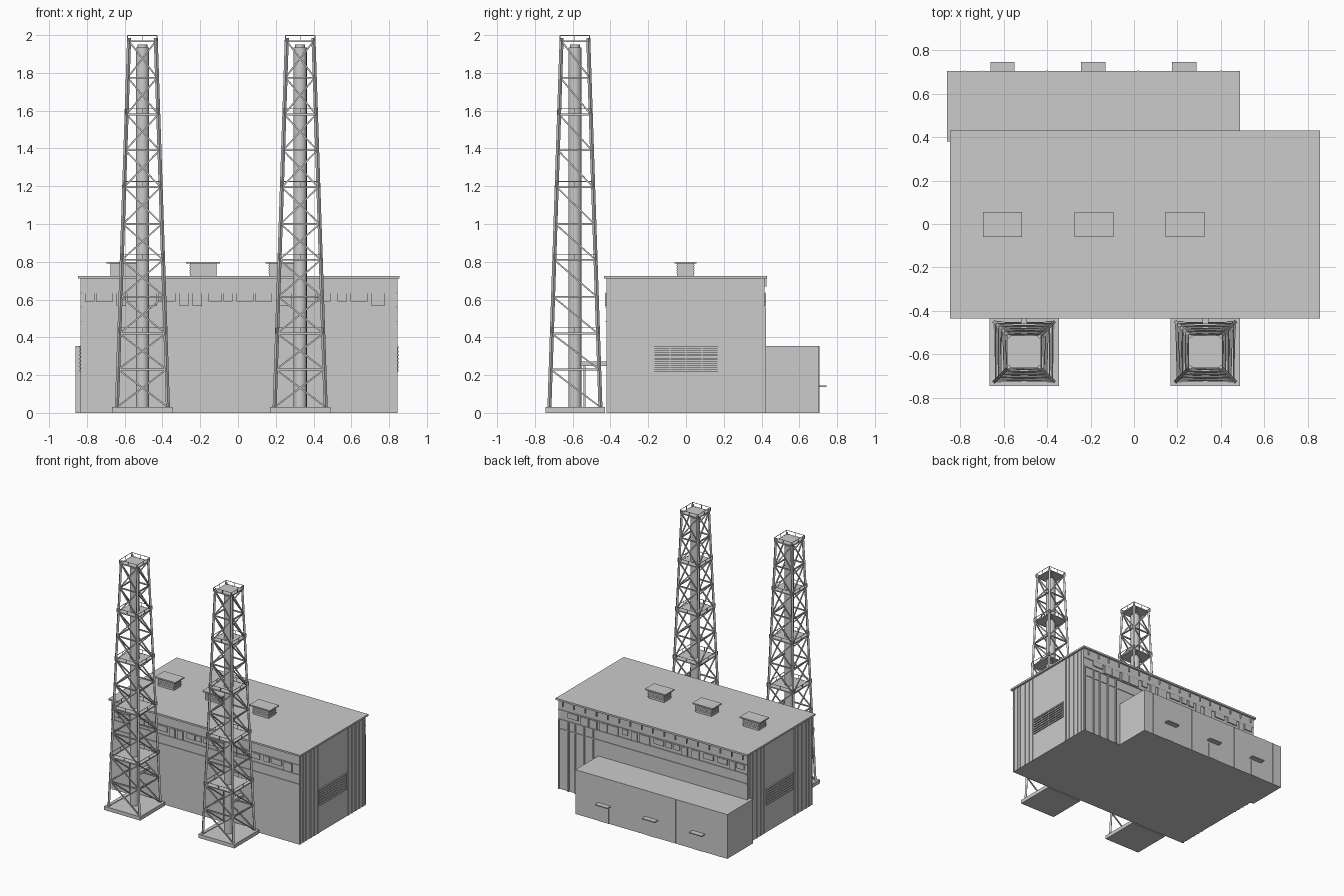
import bpy, bmesh, math, random
from mathutils import Vector, Matrix

if "Cube" in bpy.data.objects:
    bpy.data.objects.remove(bpy.data.objects["Cube"])

random.seed(4)


def finish(bm, name):
    me = bpy.data.meshes.new(name)
    bm.to_mesh(me)
    bm.free()
    ob = bpy.data.objects.new(name, me)
    bpy.context.collection.objects.link(ob)
    return ob


def add_box(bm, x0, x1, y0, y1, z0, z1):
    m = Matrix.Translation(((x0 + x1) / 2, (y0 + y1) / 2, (z0 + z1) / 2))
    bmesh.ops.create_cube(bm, size=1, matrix=m @ Matrix.Diagonal((x1 - x0, y1 - y0, z1 - z0, 1)))


def beam(bm, a, b, t):
    a, b = Vector(a), Vector(b)
    d = b - a
    m = Matrix.Translation((a + b) / 2) @ d.to_track_quat('Z', 'Y').to_matrix().to_4x4()
    bmesh.ops.create_cube(bm, size=1, matrix=m @ Matrix.Diagonal((t, t, d.length, 1)))


def boxes(name, items):
    bm = bmesh.new()
    for it in items:
        add_box(bm, *it)
    return finish(bm, name)


# main hall, roof slab and rear annex
boxes("main_hall", [(-.83, .84, -.42, .415, 0, .712)])
boxes("roof_slab", [(-.846, .856, -.434, .43, .712, .726)])
boxes("rear_annex", [(-.86, .488, .38, .704, 0, .355)])

# high window strips with uneven panes, and ledges beneath
for side, face in (("front", -.42), ("rear", .415)):
    s = -1 if face < 0 else 1
    span = lambda d: tuple(sorted((face, face + s * d)))
    boxes(side + "_ledges", [(-.83, .84, *span(.007), .555, .562), (-.83, .84, *span(.005), .48, .486),
                             (-.83, .84, *span(.005), .632, .638)])
    panes, x = [], -.81
    while x < .76:
        w = random.choice((.05, .07, .09))
        z = random.choice((.566, .59))
        panes.append((x, x + w, *span(.009), z, .632))
        x += w + random.choice((.008, .02, .035))
    boxes(side + "_window_panes", panes)

# vertical ribs and louvres on the end walls
for side, face in (("right", .84), ("left", -.83)):
    s = 1 if face > 0 else -1
    span = lambda d: tuple(sorted((face, face + s * d)))
    ys = [-.41, -.37, -.34, -.28, -.23, -.19, .2, .24, .29, .34, .38, .408]
    boxes(side + "_wall_ribs", [(*span(.005), y - .004, y + .004, 0, .712) for y in ys])
    slats = [(*span(.009), -.17, .17, z, z + .011) for z in [.22 + .02 * i for i in range(7)]]
    slats += [(*span(.006), y - .003, y + .003, .22, .351) for y in (-.17, -.085, 0, .085, .17)]
    boxes(side + "_louvre", slats)

# rear wall pilasters and pipe brackets
boxes("rear_pilasters", [(x - .005, x + .005, .415, .424, 0, .555) for x in (.53, .61, .69, .75, .835)])
boxes("rear_eave_brackets", [(x - .003, x + .003, .415, .426, .67, .712)
                             for x in [-.8 + .1 * i for i in range(17)]])

# annex doors, canopies and panel seams
bays = (-.605, -.187, .231)
boxes("annex_doors", [(x - .04, x + .04, .704, .707, 0, .125) for x in bays])
boxes("door_canopies", [(x - .056, x + .056, .70, .745, .138, .146) for x in bays])
boxes("annex_seams", [(x - .003, x + .003, .704, .707, 0, .355) for x in (-.78, -.7, -.4, .02, .4)])

# roof ventilators
for i, x in enumerate((-.605, -.185, .235)):
    parts = [(x - .07, x + .07, -.047, .042, .726, .79), (x - .09, x + .09, -.06, .056, .79, .8)]
    parts += [(x - .073, x + .073, -.05, .045, z, z + .005) for z in (.738, .751, .764, .777)]
    boxes(f"roof_vent_{i + 1}", parts)

# lattice chimney towers
CY = -.588
LEVELS = [.03, .23, .42, .615, .81, 1.0, 1.195, 1.39, 1.58, 1.775, 1.968]


def half(z):
    return .135 - .064 * (z - .03) / 1.94


def corners(cx, z, extra=0):
    h = half(z) + extra
    return [Vector((cx + a * h, CY + b * h, z)) for a, b in ((-1, -1), (1, -1), (1, 1), (-1, 1))]


for n, cx in enumerate((-.506, .329)):
    tag = f"_{n + 1}"
    boxes("tower_pad" + tag, [(cx - .16, cx + .16, -.745, -.43, 0, .03)])

    # corner legs, rings and bracing
    bm = bmesh.new()
    for a, b in zip(corners(cx, .03), corners(cx, 1.985)):
        beam(bm, a, b, .015)
    for i, z in enumerate(LEVELS):
        low = corners(cx, z)
        if i:
            for k in range(4):
                beam(bm, low[k], low[(k + 1) % 4], .009)
        if i < len(LEVELS) - 1:
            top = corners(cx, LEVELS[i + 1])
            for k in range(4):
                m = (k + 1) % 4
                if k != 1:
                    beam(bm, low[k], top[m], .008)
                if k != 3:
                    beam(bm, low[m], top[k], .008)
    finish(bm, "tower_frame" + tag)

    # platforms with thin guard rails
    bm = bmesh.new()
    rails = bmesh.new()
    for z in LEVELS[2::2]:
        h = half(z)
        add_box(bm, cx - h, cx + h, CY - h, CY + h, z - .004, z + .004)
        rail_h = .03
        c = corners(cx, z, .007)
        for k in range(4):
            a, b = c[k], c[(k + 1) % 4]
            up = Vector((0, 0, rail_h))
            beam(rails, a + up, b + up, .003)
            beam(rails, a, a + up, .005)
            beam(rails, (a + b) / 2, (a + b) / 2 + up, .003)
    finish(bm, "tower_platforms" + tag)
    finish(rails, "tower_guard_rails" + tag)

    # flue with collar, and duct to the hall
    bm = bmesh.new()
    for r, z0, z1 in ((.035, .03, 1.935), (.026, 1.935, 1.95)):
        bmesh.ops.create_cone(bm, cap_ends=True, segments=16, radius1=r, radius2=r, depth=z1 - z0,
                              matrix=Matrix.Translation((cx, CY, (z0 + z1) / 2)))
    flue = finish(bm, "flue" + tag)
    for p in flue.data.polygons:
        p.use_smooth = len(p.vertices) == 4
    boxes("flue_duct" + tag, [(cx - .014, cx + .014, CY + .02, -.42, .248, .272)])
    boxes("flue_drain_pipe" + tag, [(cx - .006, cx + .006, CY + .046, CY + .056, .03, .25)])
